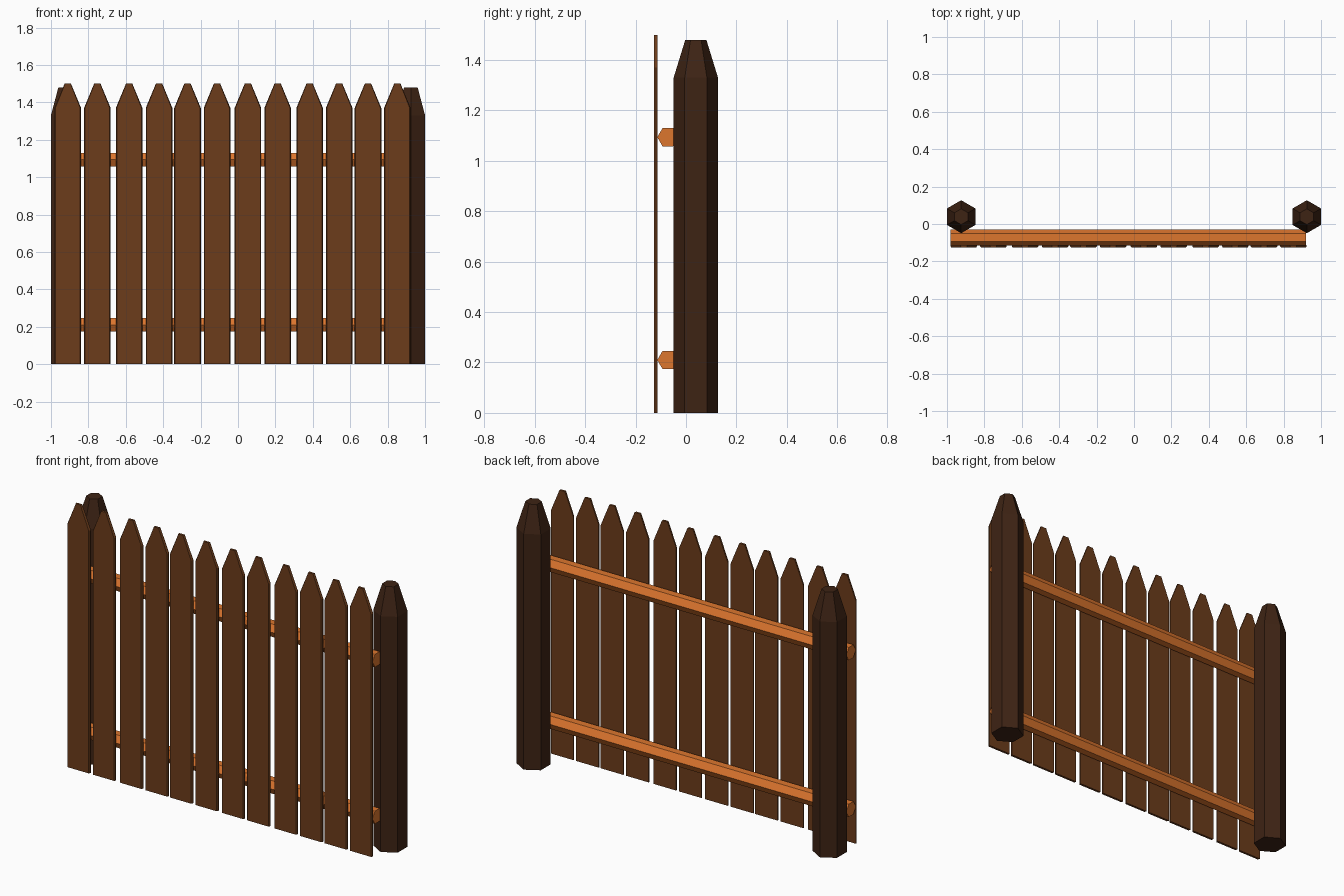
import bpy, bmesh, math

if "Cube" in bpy.data.objects:
    bpy.data.objects.remove(bpy.data.objects["Cube"])

def material(name, color):
    m = bpy.data.materials.new(name)
    m.diffuse_color = (*color, 1)
    m.use_nodes = True
    m.node_tree.nodes["Principled BSDF"].inputs["Base Color"].default_value = m.diffuse_color
    return m

PLANK = material("plank_brown", (0.15, 0.045, 0.011))
RAIL = material("rail_orange", (0.72, 0.18, 0.027))
POST = material("post_dark", (0.048, 0.017, 0.007))

def loft(name, rings, mat):
    """Join equal-sized rings of points into a closed solid."""
    bm = bmesh.new()
    loops = [[bm.verts.new(p) for p in ring] for ring in rings]
    n = len(loops[0])
    for a, b in zip(loops, loops[1:]):
        for i in range(n):
            j = (i + 1) % n
            bm.faces.new((a[i], a[j], b[j], b[i]))
    bm.faces.new(loops[0][::-1])
    bm.faces.new(loops[-1])
    bmesh.ops.recalc_face_normals(bm, faces=bm.faces)
    me = bpy.data.meshes.new(name)
    bm.to_mesh(me)
    bm.free()
    me.materials.append(mat)
    ob = bpy.data.objects.new(name, me)
    bpy.context.collection.objects.link(ob)
    return ob

def hexagon(r, offset=0.0):
    return [(r * math.cos(offset + i * math.pi / 3),
             r * math.sin(offset + i * math.pi / 3)) for i in range(6)]

# Hexagonal posts with tapered tops
for side, x in (("left", -0.924), ("right", 0.924)):
    rings = [[(x + u, 0.039 + v, z) for u, v in hexagon(r, math.pi / 2)]
             for r, z in ((0.088, 0), (0.088, 1.33), (0.042, 1.48))]
    loft(side + "_post", rings, POST)

# Hexagonal rails running along x
for label, z in (("lower", 0.21), ("upper", 1.094)):
    rings = [[(x, -0.072 + u, z + v) for u, v in hexagon(0.042)]
             for x in (-0.98, 0.92)]
    loft(label + "_rail", rings, RAIL)

# Thin pointed pickets with slightly chamfered fronts, unevenly spaced
W, TIP = 0.071, 0.017
def outline(x, y, inset):
    w, t = W - inset, TIP - inset / 2
    return [(x + u, y, z) for u, z in
            ((-w, 0), (w, 0), (w, 1.37), (t, 1.5), (-t, 1.5), (-w, 1.37))]

centers = (-0.91, -0.752, -0.582, -0.422, -0.27, -0.112,
           0.053, 0.212, 0.383, 0.541, 0.695, 0.852)
for i, x in enumerate(centers):
    rings = [outline(x, -0.113, 0), outline(x, -0.119, 0), outline(x, -0.126, 0.005)]
    loft(f"picket_{i + 1}", rings, PLANK)
